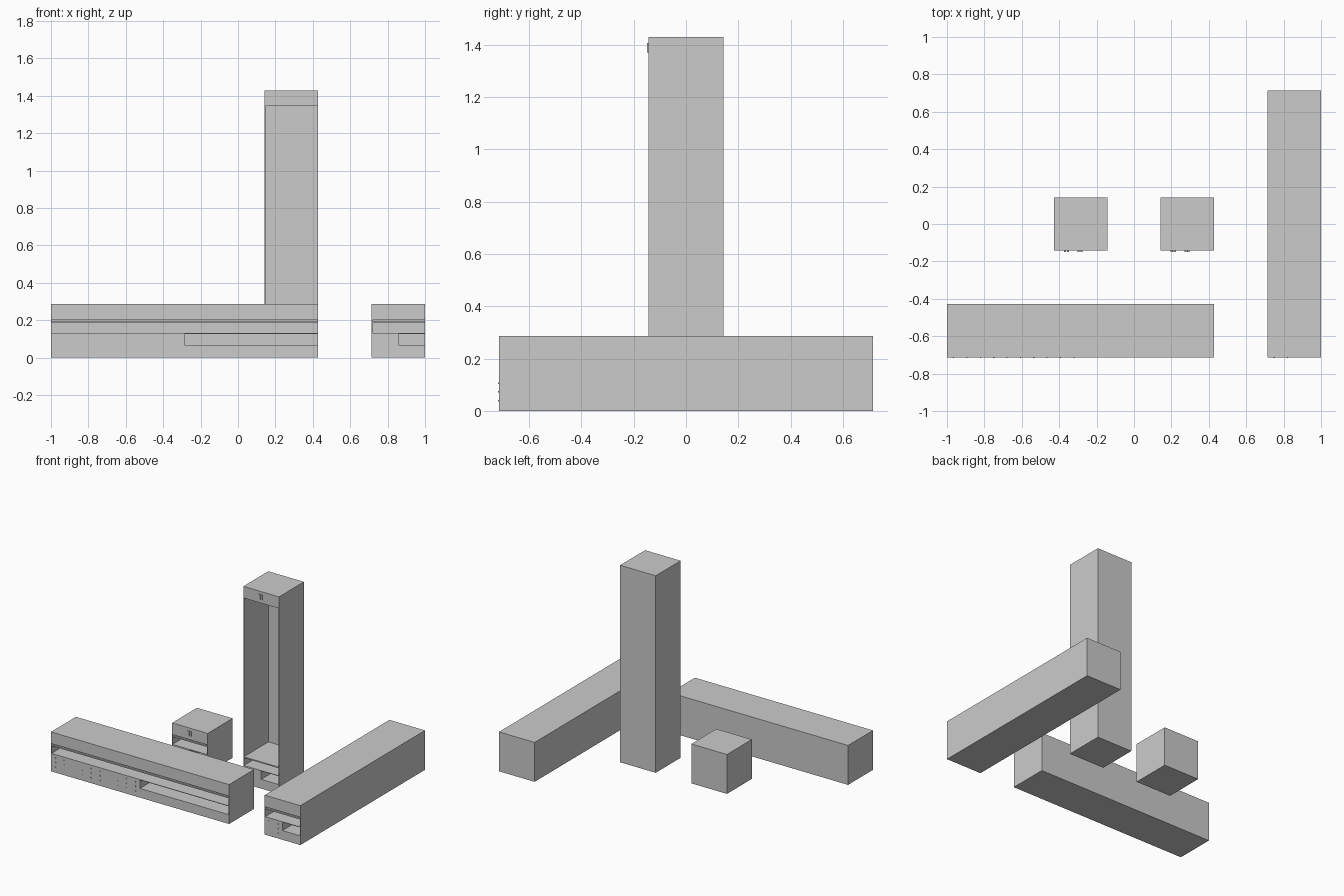
import bpy, bmesh
from mathutils import Matrix, Vector

if "Cube" in bpy.data.objects:
    bpy.data.objects.remove(bpy.data.objects["Cube"])

U = 0.2857   # basic module
T = 0.004    # panel thickness


def boxes(name, spans):
    """One mesh object made from boxes given as (x0, x1, y0, y1, z0, z1)."""
    bm = bmesh.new()
    for x0, x1, y0, y1, z0, z1 in spans:
        c = Vector(((x0 + x1) / 2, (y0 + y1) / 2, (z0 + z1) / 2))
        s = Matrix.Diagonal((x1 - x0, y1 - y0, z1 - z0, 1))
        bmesh.ops.create_cube(bm, size=1, matrix=Matrix.Translation(c) @ s)
    me = bpy.data.meshes.new(name)
    bm.to_mesh(me)
    bm.free()
    ob = bpy.data.objects.new(name, me)
    bpy.context.collection.objects.link(ob)
    return ob


def bar_pair(x, y, z):
    """Two short upright bars side by side."""
    return [(x + d - 0.006, x + d + 0.006, y - 0.006, y, z - 0.018, z + 0.018)
            for d in (-0.008, 0.008)]


def cabinet(name, x0, y0, w, d, h, knobs):
    x1, y1 = x0 + w, y0 + d
    xm = x0 + w / 2
    body = boxes(name + "_body", [(x0, x1, y0, y1, 0, h)])

    # Open compartments: upper bay, middle shelf, lower right niche
    f, b = y0 - 0.05, y1 - T
    cutter = boxes(name + "_cutter", [
        (x0 + T, x1 - T, f, b, 0.194, h - 0.084),
        (x0 + T, x1 - T, f, b, 0.131, 0.185),
        (xm, x1 - T, f, b, 0.067, 0.127),
    ])
    cutter.hide_render = True
    mod = body.modifiers.new("openings", 'BOOLEAN')
    mod.operation = 'DIFFERENCE'
    mod.solver = 'EXACT'
    mod.object = cutter
    bpy.context.view_layer.objects.active = body
    bpy.ops.object.modifier_apply(modifier=mod.name)
    bpy.data.objects.remove(cutter)

    if knobs:
        # Rows of tiny knobs on the lower left front
        cols = 2 * round(w / U)
        step = w / 2 / cols
        r = 0.003
        spans = []
        for i in range(cols):
            x = x0 + (i + 0.5) * step
            for z in (0.04, 0.073, 0.106):
                spans.append((x - r, x + r, y0 - 0.003, y0, z - r, z + r))
        boxes(name + "_knobs", spans)
    else:
        # Bar handles on the top band and lower left door
        boxes(name + "_handles", bar_pair(xm - 0.003, y0, h - 0.04)
              + bar_pair(x0 + w / 4 - 0.004, y0, 0.09))


L = 5 * U
cabinet("small_cabinet", -1.5 * U, -U / 2, U, U, U, False)
cabinet("tall_cabinet", U / 2, -U / 2, U, U, L, False)
cabinet("wide_cabinet", -1.0, -2.5 * U, L, U, U, True)
cabinet("deep_cabinet", 1 - U, -2.5 * U, U, L, U, True)
